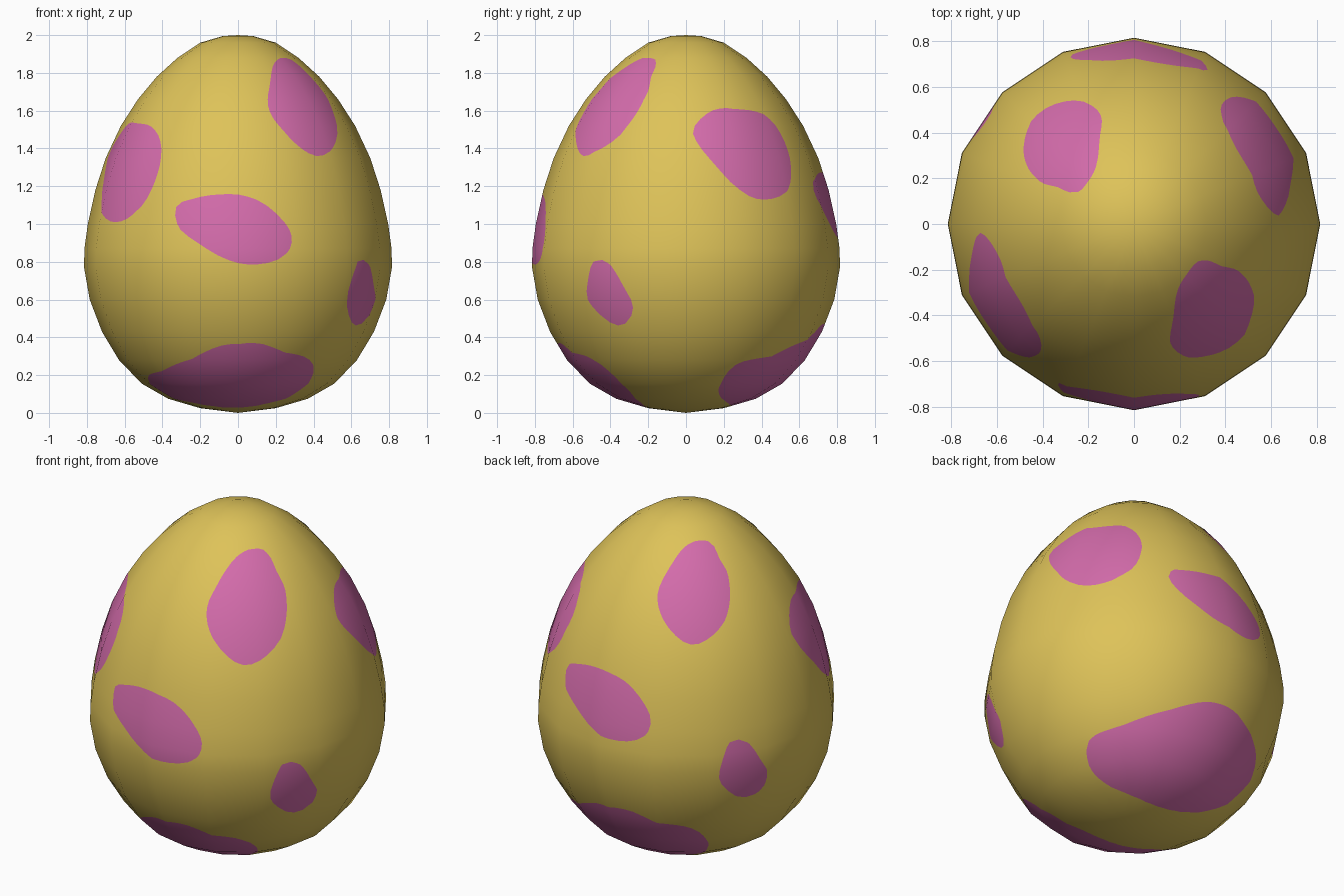
import bpy, bmesh, math
from mathutils import Vector

if "Cube" in bpy.data.objects:
    bpy.data.objects.remove(bpy.data.objects["Cube"])

SIDES, ACROSS, ALONG = 16, 6, 4

# Egg profile: (radius, height) from bottom to top
PROFILE = [Vector(p) for p in [
    (0, 0), (.20, .025), (.37, .075), (.51, .155), (.63, .28), (.72, .43),
    (.785, .60), (.815, .77), (.813, .87), (.795, 1.0), (.755, 1.18),
    (.70, 1.35), (.62, 1.52), (.53, 1.66), (.43, 1.78), (.32, 1.88),
    (.20, 1.96), (.08, 1.995), (0, 2)]]

# Spot outlines: plane they are drawn on, first side (front or back), points
SPOTS = [
    ("front", 1, [(.24, 1.88), (.30, 1.86), (.40, 1.76), (.48, 1.65), (.53, 1.5), (.50, 1.4),
                  (.43, 1.36), (.34, 1.40), (.23, 1.5), (.16, 1.62), (.17, 1.75), (.19, 1.85)]),
    ("side", -1, [(.13, 1.6), (.23, 1.61), (.36, 1.6), (.47, 1.53), (.54, 1.4), (.56, 1.26),
                  (.52, 1.16), (.40, 1.13), (.28, 1.18), (.16, 1.31), (.06, 1.43), (.04, 1.51)]),
    ("front", 1, [(-.33, 1.09), (-.25, 1.13), (-.14, 1.155), (0, 1.155), (.12, 1.12), (.22, 1.04),
                  (.28, .95), (.27, .86), (.19, .80), (.06, .785), (-.08, .82), (-.2, .89), (-.31, .98)]),
    ("side", 1, [(-.46, .81), (-.40, .78), (-.33, .67), (-.28, .58), (-.30, .49),
                 (-.37, .46), (-.45, .51), (-.52, .60), (-.52, .70), (-.50, .79)]),
    ("below", -1, [(.11, .72), (.33, .59), (.49, .40), (.54, .25), (.42, .17), (.19, .22),
                   (-.115, .26), (-.36, .34), (-.45, .45), (-.38, .585), (-.14, .72)]),
]


def material(name, color):
    m = bpy.data.materials.new(name)
    m.diffuse_color = (*color, 1)
    m.use_nodes = True
    m.node_tree.nodes["Principled BSDF"].inputs["Base Color"].default_value = m.diffuse_color
    return m


def lookup(value, axis, pts, out):
    """Interpolate out along the profile where pts[axis] reaches value."""
    for i in range(len(pts) - 1):
        a, b = pts[i][axis], pts[i + 1][axis]
        if value <= b or i == len(pts) - 2:
            t = min(1, max(0, (value - a) / (b - a)))
            return out[i] * (1 - t) + out[i + 1] * t


def radius(z):
    return lookup(z, 1, PROFILE, [p.x for p in PROFILE])


# Smooth profile normals at each ring
seg = [Vector((b.y - a.y, a.x - b.x)).normalized() for a, b in zip(PROFILE, PROFILE[1:])]
RING_N = [Vector((0, -1))] + [(a + b).normalized() for a, b in zip(seg, seg[1:])] + [Vector((0, 1))]


def angles(p):
    """Longitude and latitude around the egg centre."""
    return math.atan2(p.y, p.x), math.atan2(p.z - 1, math.hypot(p.x, p.y))


def on_egg(plane, u, v):
    """Project a drawn point onto the egg."""
    if plane == "below":
        return Vector((u, v, lookup(math.hypot(u, v), 0, PROFILE[:8], [p.y for p in PROFILE[:8]])))
    depth = math.sqrt(max(0, (radius(v) * .99) ** 2 - u * u))
    return Vector((u, -depth, v)) if plane == "front" else Vector((depth, u, v))


def rounded(points, steps=4):
    """Closed smooth curve through the points."""
    pts, n, out = [Vector(p) for p in points], len(points), []
    for i in range(n):
        a, b, c, d = (pts[(i + k) % n] for k in (-1, 0, 1, 2))
        for s in range(steps):
            t = s / steps
            out.append(.5 * (2 * b + (c - a) * t + (2 * a - 5 * b + 4 * c - d) * t * t
                             + (3 * b - a - 3 * c + d) * t ** 3))
    return out


def wrap(a):
    return (a + math.pi) % (2 * math.pi) - math.pi


def signed_distance(poly, p):
    """Positive inside the outline."""
    best, inside = 1e9, False
    for i, b in enumerate(poly):
        a = poly[i - 1]
        ab = b - a
        t = min(1, max(0, (p - a).dot(ab) / max(ab.length_squared, 1e-12)))
        best = min(best, (p - a - ab * t).length)
        if (a.y > p.y) != (b.y > p.y) and p.x < a.x + ab.x * (p.y - a.y) / ab.y:
            inside = not inside
    best = max(best, 1e-6)
    return best if inside else -best


def cut_spot(bm, center, poly):
    """Cut the outline into the shell and colour the faces within it."""
    lo = Vector((min(p.x for p in poly), min(p.y for p in poly)))
    hi = Vector((max(p.x for p in poly), max(p.y for p in poly)))
    val = {}
    for v in bm.verts:
        lon, lat = angles(v.co)
        p = Vector((wrap(lon - center), lat))
        near = lo.x - .3 < p.x < hi.x + .3 and lo.y - .2 < p.y < hi.y + .2
        val[v] = signed_distance(poly, p) if near else -1
    crossing = [e for e in bm.edges if val[e.verts[0]] * val[e.verts[1]] < 0]
    touched = set()
    for e in crossing:
        a, b = e.verts
        va, vb = val[a], val[b]
        touched.update(e.link_faces)
        _, new = bmesh.utils.edge_split(e, a, va / (va - vb))
        val[new] = 0
    for f in touched:
        cut = [v for v in f.verts if val[v] == 0]
        if len(cut) == 2:
            bmesh.utils.face_split(f, cut[0], cut[1])
    for f in bm.faces:
        if sum(val[v] for v in f.verts) > 0:
            f.material_index = 1


# Sixteen-sided egg shell, each flat side divided finely
bm = bmesh.new()
corners = [Vector((math.cos(2 * math.pi * i / SIDES), math.sin(2 * math.pi * i / SIDES)))
           for i in range(SIDES + 1)]
around = [corners[i].lerp(corners[i + 1], k / ACROSS) for i in range(SIDES) for k in range(ACROSS)]
levels = [a.lerp(b, k / ALONG) for a, b in zip(PROFILE, PROFILE[1:]) for k in range(ALONG)][1:]
rings = [[bm.verts.new((c.x * l.x, c.y * l.x, l.y)) for c in around] for l in levels]
bottom, top = bm.verts.new((0, 0, 0)), bm.verts.new((0, 0, 2))
n = len(around)
for i in range(n):
    j = (i + 1) % n
    bm.faces.new((bottom, rings[0][j], rings[0][i]))
    bm.faces.new((top, rings[-1][i], rings[-1][j]))
    for low, high in zip(rings, rings[1:]):
        bm.faces.new((low[i], low[j], high[j], high[i]))

# Spots, each repeated half a turn away at a slightly different latitude
for plane, side, pts in SPOTS:
    outline = [angles(on_egg(plane, p.x, p.y)) for p in rounded(pts)]
    mid = sum((on_egg(plane, *p) for p in pts), Vector()) / len(pts)
    center = math.atan2(mid.y, mid.x)
    first = [Vector((wrap(lon - center), lat)) for lon, lat in outline]
    second = [Vector((p.x, p.y + side * .16 * math.cos(p.y))) for p in first]
    cut_spot(bm, center, first)
    cut_spot(bm, center + math.pi, second)

for f in bm.faces:
    f.smooth = True
mesh = bpy.data.meshes.new("egg_shell")
bm.to_mesh(mesh)
bm.free()
mesh.materials.append(material("yellow_shell", (.73, .545, .10)))
mesh.materials.append(material("pink_spots", (.66, .15, .41)))

# Rounded shading across the flat sides
normals = []
for v in mesh.vertices:
    nr = lookup(v.co.z, 1, PROFILE, RING_N)
    lon = math.atan2(v.co.y, v.co.x)
    normals.append(Vector((math.cos(lon) * nr.x, math.sin(lon) * nr.x, nr.y)).normalized())
mesh.normals_split_custom_set_from_vertices(normals)
egg = bpy.data.objects.new("egg_shell", mesh)
bpy.context.collection.objects.link(egg)
